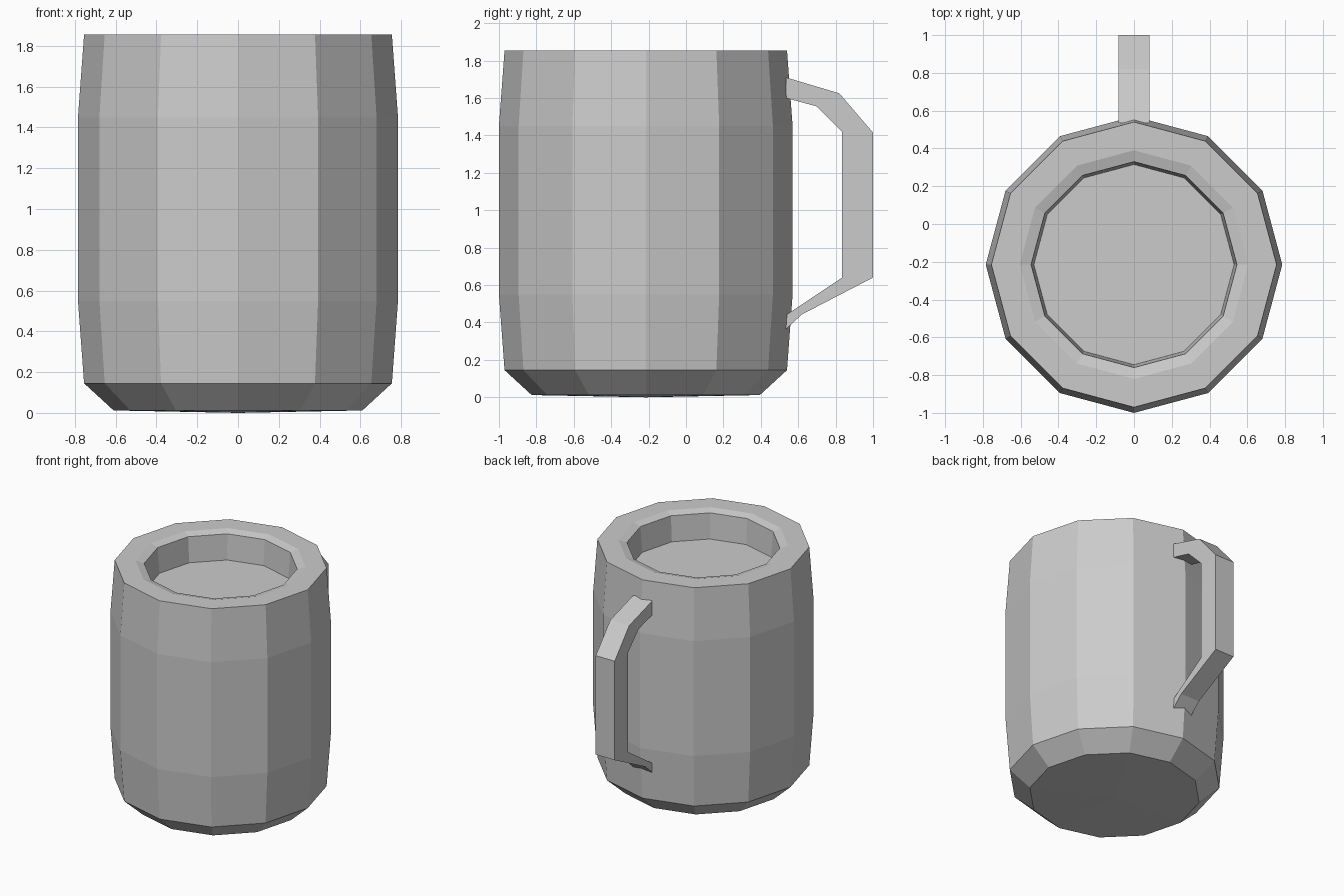
import bpy, bmesh
from math import sin, cos, pi

if "Cube" in bpy.data.objects:
    bpy.data.objects.remove(bpy.data.objects["Cube"])

CY = -0.215   # barrel axis position
SIDES = 12


def finish(bm, name):
    bmesh.ops.recalc_face_normals(bm, faces=bm.faces)
    me = bpy.data.meshes.new(name)
    bm.to_mesh(me)
    bm.free()
    ob = bpy.data.objects.new(name, me)
    bpy.context.collection.objects.link(ob)
    return ob


def lathe(name, profile, z_start, z_end):
    """Revolve (radius, z) rings, closing both ends with a centre point."""
    bm = bmesh.new()
    rings = [[bm.verts.new((r * cos(2 * pi * i / SIDES), CY + r * sin(2 * pi * i / SIDES), z))
              for i in range(SIDES)] for r, z in profile]
    caps = [(bm.verts.new((0, CY, z_start)), rings[0]),
            (bm.verts.new((0, CY, z_end)), rings[-1])]
    for i in range(SIDES):
        j = (i + 1) % SIDES
        for a, b in zip(rings, rings[1:]):
            bm.faces.new((a[i], a[j], b[j], b[i]))
        for c, ring in caps:
            bm.faces.new((c, ring[i], ring[j]))
    return finish(bm, name)


# Barrel body: base, chamfer, bulged wall, wide rim, recessed inside
lathe("mug_body", [
    (0.61, 0.012), (0.755, 0.145), (0.785, 0.55), (0.785, 1.45),
    (0.755, 1.855), (0.605, 1.855), (0.545, 1.838), (0.53, 1.64)], 0.0, 1.64)

# Handle: paired outer / inner points (y, z), given width along x
outer = [(0.535, 1.71), (0.82, 1.625), (1.0, 1.415), (1.0, 0.64), (0.62, 0.443), (0.535, 0.365)]
inner = [(0.535, 1.60), (0.70, 1.555), (0.835, 1.42), (0.835, 0.64), (0.565, 0.46), (0.535, 0.44)]
bm = bmesh.new()
sections = [[bm.verts.new((x, *p)) for x, p in
             ((-0.082, o), (0.082, o), (0.082, n), (-0.082, n))]
            for o, n in zip(outer, inner)]
for a, b in zip(sections, sections[1:]):
    for i in range(4):
        j = (i + 1) % 4
        bm.faces.new((a[i], a[j], b[j], b[i]))
for end in (sections[0], sections[-1]):
    bm.faces.new(end)
finish(bm, "handle")
